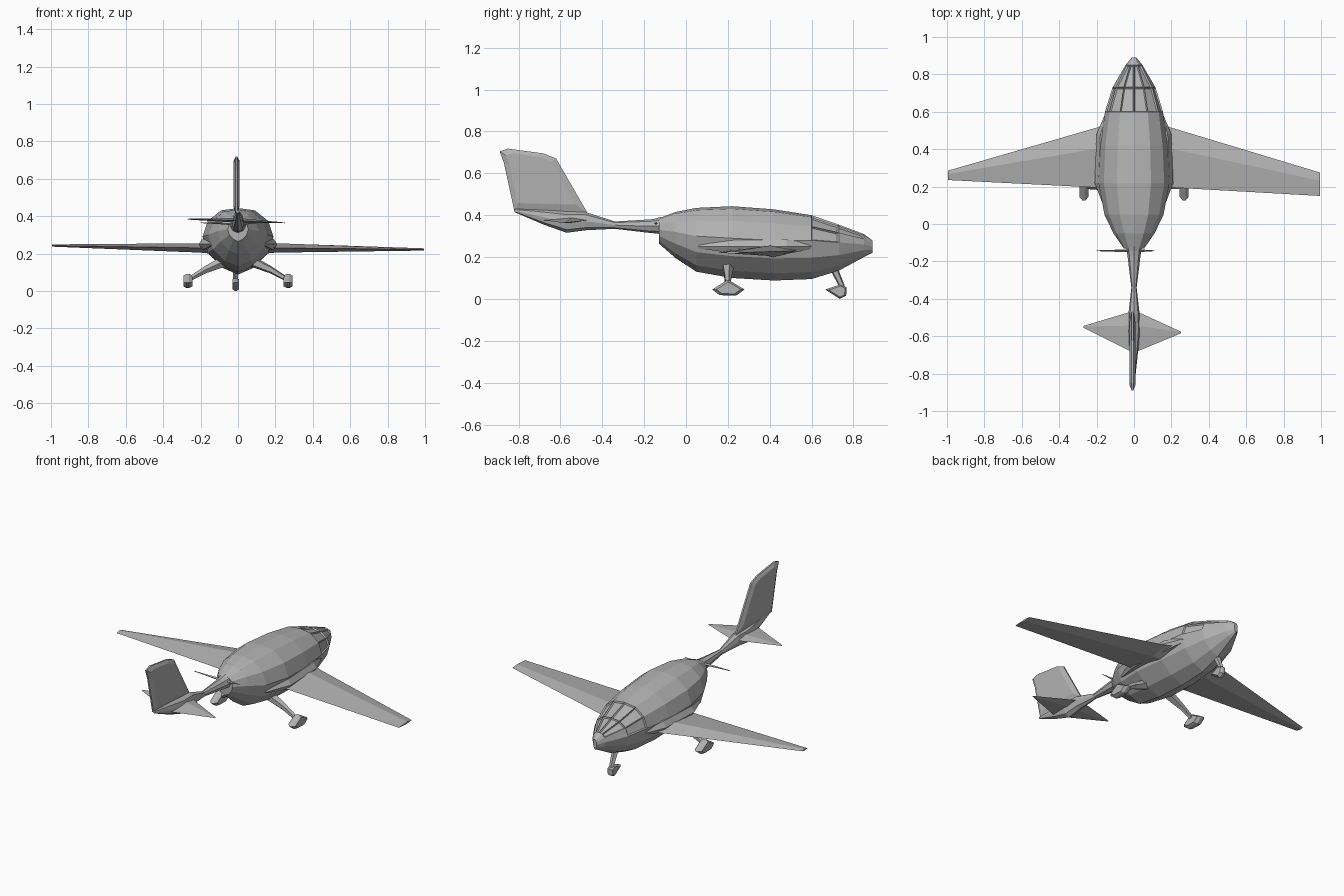
import bpy, bmesh, math
from mathutils import Vector

cube = bpy.data.objects.get("Cube")
if cube:
    bpy.data.objects.remove(cube, do_unlink=True)

GREY = (0.45, 0.45, 0.45, 1)
mat = bpy.data.materials.new("airframe grey")
mat.use_nodes = True
mat.diffuse_color = GREY
mat.node_tree.nodes["Principled BSDF"].inputs["Base Color"].default_value = GREY


def finish(name, bm):
    bmesh.ops.recalc_face_normals(bm, faces=bm.faces)
    mesh = bpy.data.meshes.new(name)
    bm.to_mesh(mesh)
    bm.free()
    mesh.materials.append(mat)
    ob = bpy.data.objects.new(name, mesh)
    bpy.context.collection.objects.link(ob)
    return ob


def loft(name, rings, keep=False):
    """Skin a list of equal-length rings and cap both ends."""
    bm = bmesh.new()
    rows = [[bm.verts.new(p) for p in r] for r in rings]
    n = len(rows[0])
    for a, b in zip(rows, rows[1:]):
        for i in range(n):
            j = (i + 1) % n
            bm.faces.new((a[i], a[j], b[j], b[i]))
    bm.faces.new(rows[0])
    bm.faces.new(rows[-1])
    return bm if keep else finish(name, bm)


def hull_ring(y, w, low, mid, high):
    """Faceted section: keel, flared flanks, rounded roof."""
    half = [(0.45, low + 0.18 * (mid - low)), (0.85, low + 0.55 * (mid - low)),
            (1, mid), (0.85, mid + 0.55 * (high - mid)), (0.48, mid + 0.92 * (high - mid))]
    right = [(w * x, y, z) for x, z in half]
    left = [(-w * x, y, z) for x, z in reversed(half)]
    return [(0, y, low)] + right + [(0, y, high)] + left


def airfoil(x, lead, trail, z, t):
    """Thin four-point section of a wing or tailplane."""
    crest = lead + 0.35 * (trail - lead)
    return [(x, lead, z), (x, crest, z + t / 2), (x, trail, z), (x, crest, z - t / 2)]


def strut(name, a, b, r1, r2, sides=5):
    a, b = Vector(a), Vector(b)
    q = (b - a).to_track_quat('Z', 'Y')
    ring = lambda c, r: [c + q @ Vector((r * math.cos(t), r * math.sin(t), 0))
                         for t in (math.tau * i / sides for i in range(sides))]
    return loft(name, [ring(a, r1), ring(b, r2)])


def plate(name, profile, x, half, taper=0.4):
    """Side profile (y, z), thickest along its middle plane."""
    cy = sum(p[0] for p in profile) / len(profile)
    cz = sum(p[1] for p in profile) / len(profile)
    ring = lambda dx, s: [(x + dx, cy + (y - cy) * s, cz + (z - cz) * s) for y, z in profile]
    return loft(name, [ring(-half, taper), ring(-half * 0.3, 1), ring(half * 0.3, 1), ring(half, taper)])


# Fuselage: y, half width, keel, widest height, roof
stations = [(0.89, 0.012, 0.22, 0.25, 0.28), (0.85, 0.045, 0.20, 0.26, 0.31),
            (0.73, 0.115, 0.135, 0.27, 0.355), (0.60, 0.155, 0.095, 0.28, 0.40),
            (0.42, 0.18, 0.088, 0.28, 0.428), (0.22, 0.19, 0.10, 0.29, 0.443),
            (0.05, 0.158, 0.13, 0.30, 0.435), (-0.05, 0.11, 0.195, 0.32, 0.415),
            (-0.13, 0.055, 0.265, 0.33, 0.385)]
bm = loft("fuselage", [hull_ring(*s) for s in stations], keep=True)
bmesh.ops.recalc_face_normals(bm, faces=bm.faces)
# Sunken windscreen and side panes
panes = [f for f in bm.faces if f.normal.z > 0.25 and 0.6 < f.calc_center_median().y < 0.84
         and f.calc_center_median().z > 0.29]
bmesh.ops.inset_individual(bm, faces=panes, thickness=0.008, depth=-0.008)
finish("fuselage", bm)

# Tail boom, pinched behind the propeller
boom = [(-0.11, 0.045, 0.31, 0.39), (-0.17, 0.035, 0.315, 0.38), (-0.34, 0.014, 0.335, 0.37),
        (-0.48, 0.030, 0.328, 0.415), (-0.57, 0.034, 0.316, 0.418),
        (-0.68, 0.022, 0.355, 0.425), (-0.82, 0.007, 0.415, 0.43)]
loft("tail_boom", [[(w * math.cos(t), y, (a + b) / 2 + (b - a) / 2 * math.sin(t))
                    for t in (math.tau * i / 8 for i in range(8))] for y, w, a, b in boom])

# Fin
plate("fin", [(-0.47, 0.41), (-0.62, 0.67), (-0.68, 0.695), (-0.85, 0.718),
              (-0.89, 0.705), (-0.87, 0.65), (-0.82, 0.42)], -0.008, 0.016, 0.8)

# Wings with root fairings; the two tips differ slightly
for name, s, lead, trail, z in (("right", -1, 0.285, 0.235, 0.243), ("left", 1, 0.275, 0.15, 0.222)):
    loft(name + "_wing", [airfoil(s * 0.10, 0.56, 0.19, 0.235, 0.08),
                          airfoil(s * 0.20, 0.515, 0.195, 0.23, 0.05),
                          airfoil(s * 0.995, lead, trail, z, 0.012)])
    # Swollen intake above the wing root
    loft(name + "_intake", [[(s * (x + w * math.cos(t)), y, 0.25 + h * math.sin(t))
                             for t in (math.tau * i / 6 for i in range(6))]
                            for y, x, w, h in ((0.60, 0.13, 0.02, 0.015), (0.48, 0.16, 0.04, 0.04),
                                               (0.22, 0.17, 0.04, 0.035), (0.06, 0.14, 0.01, 0.01))])

# Tailplane
loft("tailplane", [airfoil(-0.27, -0.545, -0.555, 0.384, 0.004),
                   airfoil(-0.02, -0.47, -0.68, 0.378, 0.024),
                   airfoil(0.02, -0.47, -0.68, 0.376, 0.024),
                   airfoil(0.25, -0.575, -0.585, 0.364, 0.004)])

# Pusher propeller
strut("propeller_hub", (0, -0.12, 0.35), (0, -0.165, 0.35), 0.042, 0.028, 8)
for name, x in (("right_blade", -0.2), ("left_blade", 0.11)):
    strut(name, (0, -0.143, 0.36), (x, -0.143, 0.365), 0.009, 0.002, 4)

# Main wheels in pods
pod = [(0.125, 0.045), (0.16, 0.018), (0.24, 0.016), (0.28, 0.045), (0.23, 0.075), (0.20, 0.092)]
for name, s in (("right", -1), ("left", 1)):
    strut(name + "_gear_hip", (s * 0.06, 0.20, 0.165), (s * 0.17, 0.20, 0.115), 0.032, 0.02)
    strut(name + "_gear_leg", (s * 0.16, 0.20, 0.122), (s * 0.265, 0.20, 0.06), 0.02, 0.012)
    plate(name + "_wheel_pod", pod, s * 0.268, 0.024, 0.75)

# Nose wheel
strut("nose_gear_leg", (-0.012, 0.70, 0.16), (-0.012, 0.75, 0.05), 0.02, 0.013)
plate("nose_wheel_pod", [(0.665, 0.045), (0.735, 0.0), (0.765, 0.015), (0.768, 0.055), (0.74, 0.07)],
      -0.012, 0.018, 0.75)
